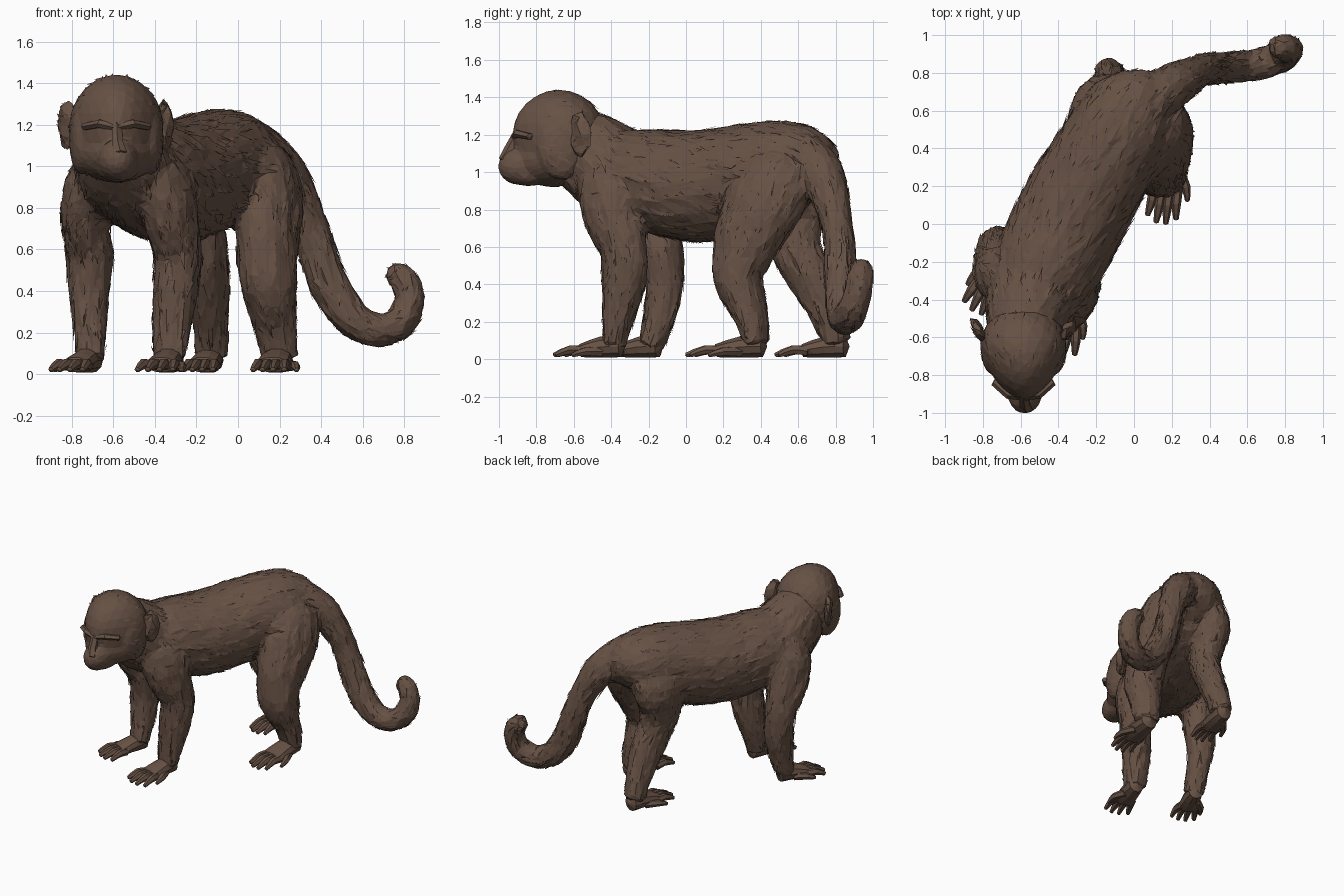
import bpy, bmesh, math, random
from mathutils import Vector, Matrix
from mathutils.bvhtree import BVHTree
from mathutils.kdtree import KDTree

if "Cube" in bpy.data.objects:
    bpy.data.objects.remove(bpy.data.objects["Cube"])

random.seed(4)
UP = Vector((0, 0, 1))
FWD = Vector((-0.4, -0.92, 0))
HX = -.585  # head centre line

brown = bpy.data.materials.new("brown_fur")
brown.diffuse_color = (0.135, 0.083, 0.059, 1)
brown.use_nodes = True
brown.node_tree.nodes["Principled BSDF"].inputs["Base Color"].default_value = brown.diffuse_color


def finish(name, bm):
    mesh = bpy.data.meshes.new(name)
    bm.to_mesh(mesh)
    bm.free()
    mesh.materials.clear()
    mesh.materials.append(brown)
    obj = bpy.data.objects.new(name, mesh)
    bpy.context.collection.objects.link(obj)
    return obj


def add_fur(bm, flow_of, density, length):
    """Thin pointed tufts that hug the surface."""
    bm.normal_update()
    skin = BVHTree.FromBMesh(bm)
    tufts = []
    for f in bm.faces:
        n = f.normal.copy()
        flow = flow_of(f.calc_center_median())
        if flow is None:
            continue
        flow = flow - n * flow.dot(n)
        if flow.length < 1e-4:
            continue
        expected = f.calc_area() * density
        for _ in range(int(expected) + (random.random() < expected % 1)):
            wts = [random.random() + 0.05 for _ in f.verts]
            p = sum((v.co * w for v, w in zip(f.verts, wts)), Vector()) / sum(wts)
            d = Matrix.Rotation(random.uniform(-0.35, 0.35), 3, n) @ flow.normalized()
            side = n.cross(d) * random.uniform(0.008, 0.02)
            roll = n * random.uniform(-0.004, 0.004)
            tip, tn, _, _ = skin.find_nearest(p + d * length * random.uniform(0.6, 1.4))
            tufts.append((p - side + roll, p + side - roll,
                          tip + tn * random.uniform(0.003, 0.013)))
    for t in tufts:
        bm.faces.new([bm.verts.new(c) for c in t])


def fuse(name, bm, voxel, ratio):
    """Melt overlapping shapes into one faceted skin; returns its bmesh."""
    obj = finish(name, bm)
    m = obj.modifiers.new("melt", 'REMESH')
    m.mode, m.voxel_size = 'VOXEL', voxel
    m = obj.modifiers.new("relax", 'SMOOTH')
    m.iterations, m.factor = 4, 0.5
    obj.modifiers.new("facet", 'DECIMATE').ratio = ratio
    mesh = bpy.data.meshes.new_from_object(obj.evaluated_get(bpy.context.evaluated_depsgraph_get()))
    bpy.data.objects.remove(obj)
    out = bmesh.new()
    out.from_mesh(mesh)
    bpy.data.meshes.remove(mesh)
    for f in out.faces:
        f.smooth = False
    return out


def catmull(a, b, c, d, t):
    return [0.5 * (2 * q + (r - p) * t + (2 * p - 5 * q + 4 * r - s) * t * t
            + (3 * q - p - 3 * r + s) * t ** 3) for p, q, r, s in zip(a, b, c, d)]


def loft(bm, keys, ref, sides=14, steps=3):
    """Elliptical rings along keys of (x, y, z, half width, half depth).
    Returns surface points with the direction of the path there."""
    pts, last = [], len(keys) - 1
    for i in range(last):
        quad = [keys[max(0, min(last, i + k))] for k in (-1, 0, 1, 2)]
        pts += [catmull(*quad, s / steps) for s in range(steps)]
    pts.append(list(keys[-1]))
    rings, flows = [], []
    for i, p in enumerate(pts):
        q0, q1 = pts[max(0, i - 1)], pts[min(len(pts) - 1, i + 1)]
        t = (Vector(q1[:3]) - Vector(q0[:3])).normalized()
        side = t.cross(ref).normalized()
        up = side.cross(t)
        ring = [bm.verts.new(Vector(p[:3]) + side * math.cos(math.tau * k / sides) * p[3]
                             + up * math.sin(math.tau * k / sides) * p[4]) for k in range(sides)]
        rings.append((ring, t, p))
        flows += [(v.co.copy(), t) for v in ring]
    new = []
    for (r0, _, _), (r1, _, _) in zip(rings, rings[1:]):
        for k in range(sides):
            m = (k + 1) % sides
            new.append(bm.faces.new((r0[k], r0[m], r1[m], r1[k])))
    # domed ends
    for (ring, t, p), sign in ((rings[0], -1), (rings[-1], 1)):
        tip = bm.verts.new(Vector(p[:3]) + t * sign * min(p[3], p[4]) * 0.45)
        new += [bm.faces.new((ring[k], ring[(k + 1) % sides], tip)) for k in range(sides)]
    bmesh.ops.recalc_face_normals(bm, faces=new)
    return flows


def blob(bm, centre, radii, rot=0, subdiv=3):
    """Faceted ellipsoid."""
    mat = (Matrix.Translation(centre) @ Matrix.Rotation(rot, 4, 'Z')
           @ Matrix.Diagonal((*radii, 1)))
    bmesh.ops.create_icosphere(bm, subdivisions=subdiv, radius=1, matrix=mat)


# torso, neck to rump
torso = [
    (-.59, -.64, 1.16, .17, .19), (-.575, -.52, 1.10, .21, .23),
    (-.53, -.36, .99, .255, .25), (-.445, -.18, .955, .285, .275),
    (-.35, 0, .925, .295, .295), (-.245, .2, .94, .29, .30),
    (-.13, .4, .985, .275, .285), (-.04, .56, 1.02, .255, .255),
    (.03, .67, 1.01, .205, .205), (.07, .74, .97, .12, .13)]
# tail with curled end
tail = [
    (.06, .62, 1.10, .13, .13), (.20, .73, .98, .12, .12), (.31, .79, .80, .095, .09),
    (.37, .82, .62, .09, .085), (.44, .825, .43, .097, .085), (.55, .83, .27, .09, .085),
    (.68, .85, .21, .08, .085), (.79, .89, .26, .078, .083), (.825, .92, .36, .074, .075),
    (.80, .933, .45, .07, .07), (.735, .94, .50, .052, .055)]
# legs, top to ankle
legs = [
    [(-.43, -.33, 1.10, .08, .12), (-.36, -.39, .92, .13, .19), (-.32, -.385, .74, .125, .16),
     (-.29, -.33, .58, .11, .13), (-.30, -.335, .4, .105, .12),
     (-.325, -.365, .2, .095, .08), (-.33, -.385, .07, .08, .065)],
    [(-.62, -.25, 1.10, .07, .12), (-.70, -.24, .92, .12, .18), (-.735, -.185, .74, .105, .155),
     (-.715, -.13, .58, .115, .115), (-.715, -.115, .4, .095, .105),
     (-.71, -.15, .2, .075, .085), (-.715, -.19, .07, .075, .065)],
    [(.0, .53, 1.12, .10, .12), (.09, .48, .98, .165, .22), (.135, .42, .85, .165, .225),
     (.145, .35, .70, .15, .20), (.14, .30, .56, .14, .165), (.15, .28, .42, .135, .135),
     (.18, .345, .24, .11, .09), (.20, .375, .08, .095, .065)],
    [(-.10, .60, 1.12, .08, .11), (-.17, .60, .97, .135, .19), (-.20, .60, .86, .14, .20),
     (-.19, .58, .72, .12, .16), (-.16, .595, .57, .105, .135), (-.14, .67, .42, .095, .125),
     (-.13, .76, .24, .085, .095), (-.13, .81, .09, .08, .075)]]

# one continuous furry skin for trunk, tail and limbs
bm = bmesh.new()
flows = loft(bm, torso, UP, sides=24) + loft(bm, tail, Vector((0, 1, 0)), sides=14)
for keys in legs:
    flows += loft(bm, keys, FWD, sides=16)
tree = KDTree(len(flows))
for i, (co, _) in enumerate(flows):
    tree.insert(co, i)
tree.balance()
bm = fuse("torso_tail_and_legs", bm, 0.018, 0.11)
for v in bm.verts:
    v.co += Vector([random.uniform(-.005, .005) for _ in range(3)])
DROOP = Vector((0, 0, -.4))
add_fur(bm, lambda c: flows[tree.find(c)[1]][1] + DROOP if c.z > .1 else None, 330, 0.085)
finish("torso_tail_and_legs", bm)


def paw(name, heel, tip, width, thumb_side, splay):
    """Flat palm with four digits and a thumb."""
    bm = bmesh.new()
    h, t = Vector((*heel, 0)), Vector((*tip, 0))
    d = t - h
    side = d.normalized().cross(UP)

    def at(f, s, z, w, dz):
        return (*(h + d * f + side * s + UP * z)[:], w, dz)
    loft(bm, [at(.05, 0, .068, width * .7, .06), at(.3, 0, .065, width * .88, .06),
              at(.6, 0, .045, width, .037)], UP, sides=10, steps=2)
    for k in range(4):
        s = (k - 1.5) / 1.5 * width
        reach = 1.0 - 0.07 * abs(k - 1.5)
        loft(bm, [at(.52, s * .7, .042, .026, .027), at((.52 + reach) / 2, s * splay * .85, .05, .026, .026),
                  at(reach, s * splay, .022, .014, .014)], UP, sides=6, steps=2)
    s = thumb_side * width
    loft(bm, [at(.3, s * .5, .04, .03, .03), at(.5, s * 1.15, .04, .025, .024),
              at(.66, s * 1.35, .02, .012, .012)], UP, sides=6, steps=2)
    finish(name, bm)


paw("left_hand", (-.31, -.33), (-.41, -.71), .08, -1, 1.1)
paw("right_hand", (-.69, -.13), (-.84, -.48), .075, 1, 1.1)
paw("left_foot", (.205, .43), (.14, -.01), .09, -1, .85)
paw("right_foot", (-.12, .87), (-.20, .47), .08, 1, .9)

# head: skull, jaw, muzzle, chin and cheek ruffs
bm = bmesh.new()
blob(bm, (HX, -.68, 1.19), (.24, .25, .252))
blob(bm, (HX, -.71, 1.07), (.225, .215, .15))
blob(bm, (HX + .01, -.89, 1.03), (.14, .115, .1))
blob(bm, (HX + .01, -.84, .98), (.13, .11, .055))
for s in (1, -1):
    blob(bm, (HX + s * .18, -.66, 1.13), (.06, .14, .17), rot=s * .3)
for v in bm.verts:  # narrow the face towards the front
    k = max(0, min(1, (-.60 - v.co.y) / .33))
    v.co.x = HX + (v.co.x - HX) * (1 - .34 * k)
bm = fuse("head", bm, 0.014, 0.07)
add_fur(bm, lambda c: Vector((c.x - HX, 1, -.35)) if c.y > -.78 else None, 260, 0.075)
finish("head", bm)

# angular brow and nose bridge
bm = bmesh.new()
loft(bm, [(HX + .002, -.90, 1.20, .025, .03), (HX + .006, -.945, 1.11, .03, .035),
          (HX + .01, -.97, 1.06, .045, .03)], FWD, sides=6, steps=1)
for s in (1, -1):
    loft(bm, [(HX, -.905, 1.185, .03, .022), (HX + s * .075, -.893, 1.205, .035, .022),
              (HX + s * .15, -.83, 1.19, .03, .018)], UP, sides=6, steps=1)
finish("brow_and_nose", bm)

# paired ears
for s, tag in ((1, "left"), (-1, "right")):
    bm = bmesh.new()
    blob(bm, (HX + s * .235, -.565, 1.2), (.03, .07, .115), rot=-s * .6, subdiv=2)
    for v in bm.verts:
        v.co += Vector([random.uniform(-.008, .008) for _ in range(3)])
    add_fur(bm, lambda c: Vector((s, .5, .3)), 350, 0.05)
    finish(tag + "_ear", bm)
